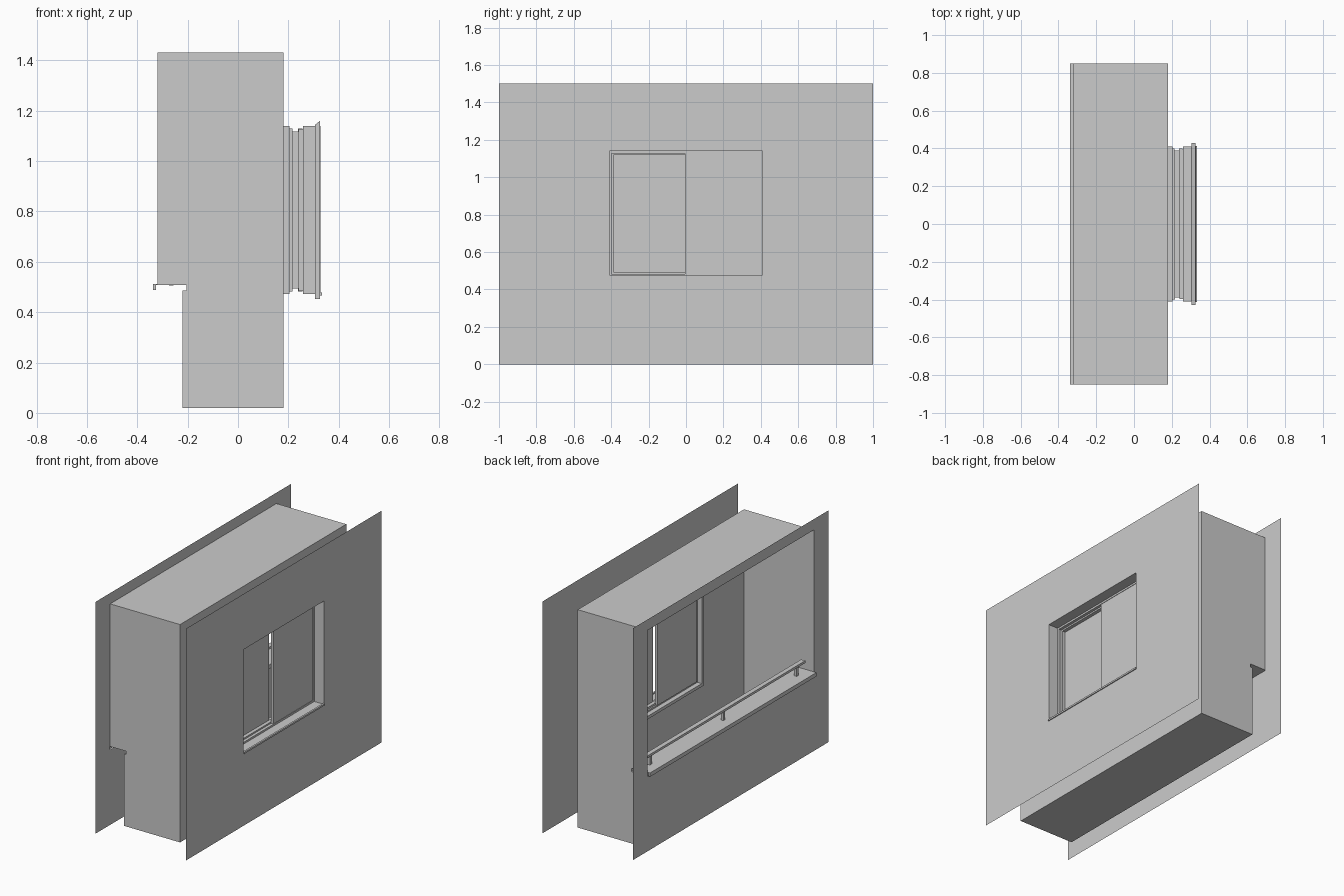
import bpy, bmesh

if "Cube" in bpy.data.objects:
    bpy.data.objects.remove(bpy.data.objects["Cube"], do_unlink=True)

# Single plaster grey
grey = bpy.data.materials.new("plain_grey")
grey.use_nodes = True
GREY = (0.6, 0.6, 0.6, 1.0)
grey.diffuse_color = GREY
grey.node_tree.nodes["Principled BSDF"].inputs["Base Color"].default_value = GREY


def finish(name, bm):
    bmesh.ops.recalc_face_normals(bm, faces=bm.faces)
    mesh = bpy.data.meshes.new(name)
    bm.to_mesh(mesh)
    bm.free()
    mesh.materials.append(grey)
    obj = bpy.data.objects.new(name, mesh)
    bpy.context.collection.objects.link(obj)
    return obj


def rect(bm, x, r):
    y0, y1, z0, z1 = r
    return [bm.verts.new((x, y, z)) for y, z in ((y0, z0), (y1, z0), (y1, z1), (y0, z1))]


def grow(r, d):
    return (r[0] - d, r[1] + d, r[2] - d, r[3] + d)


def loft(name, sections, closed=False):
    """Skin rectangles (x, rect) placed one after another."""
    bm = bmesh.new()
    loops = [rect(bm, x, r) for x, r in sections]
    pairs = list(zip(loops, loops[1:]))
    if closed:
        pairs.append((loops[-1], loops[0]))
    for a, b in pairs:
        for i in range(4):
            j = (i + 1) % 4
            bm.faces.new((a[i], a[j], b[j], b[i]))
    return finish(name, bm)


def box(name, x0, x1, y0, y1, z0, z1):
    bm = bmesh.new()
    r = (y0, y1, z0, z1)
    a, b = rect(bm, x0, r), rect(bm, x1, r)
    bm.faces.new(a)
    bm.faces.new(b)
    for i in range(4):
        j = (i + 1) % 4
        bm.faces.new((a[i], a[j], b[j], b[i]))
    return finish(name, bm)


HALF = 0.85
OPENING = (-0.41, 0.41, 0.472, 1.14)
WALL = (-1, 1, 0, 1.5)
OUT_X, IN_X, BACK_X = 0.328, -0.32, 0.18

# Two thin wall sheets with openings
loft("outer_wall", [(OUT_X, WALL), (OUT_X, OPENING)])
loft("inner_wall", [(IN_X, WALL), (IN_X, (-HALF, HALF, 0.487, 1.43))])

# Niche shell: profile swept along y, open toward the room
profile = [(IN_X, 1.43), (BACK_X, 1.43), (BACK_X, 0.02), (-0.22, 0.02),
           (-0.22, 0.485), (-0.2, 0.485), (-0.2, 0.51), (IN_X, 0.51)]
bm = bmesh.new()
ends = [[bm.verts.new((x, y, z)) for x, z in profile] for y in (-HALF, HALF)]
for end in ends:
    bm.faces.new(end)
for i in range(len(profile) - 1):
    if i in (1, 5):     # window wall is separate, sill riser is below the ledge
        continue
    if i == 6:
        continue
    bm.faces.new((ends[0][i], ends[0][i + 1], ends[1][i + 1], ends[1][i]))
finish("niche_shell", bm)
loft("window_wall", [(BACK_X, (-HALF, HALF, 0.02, 1.43)), (BACK_X, OPENING)])

# Inner sill: ledge with turned-down front and back lips
box("sill_ledge", -0.338, -0.2, -HALF, HALF, 0.507, 0.512)
box("sill_front_lip", -0.338, -0.325, -HALF, HALF, 0.487, 0.507)
box("sill_back_lip", -0.205, -0.2, -HALF, HALF, 0.485, 0.507)

# Guard rail on three posts
box("rail", -0.28, -0.25, -0.82, 0.82, 0.57, 0.585)
for k in (-1, 0, 1):
    y = 0.75 * k
    box("rail_post", -0.274, -0.256, y - 0.01, y + 0.01, 0.506, 0.57)

# Window lining with stepped sash tracks
steps = [(0.18, 0.02), (0.174, 0.02), (0.174, 0), (0.205, 0), (0.205, -0.01),
         (0.215, -0.01), (0.215, -0.022), (0.24, -0.022), (0.24, -0.012),
         (0.259, -0.012), (0.259, 0), (OUT_X, 0)]
loft("window_lining", [(x, grow(OPENING, d)) for x, d in steps])

# Outer collar behind the facade, chamfered along the top
collar = loft("window_collar", [(0.305, grow(OPENING, 0.02)), (0.326, grow(OPENING, 0.02)),
                                (0.326, OPENING), (0.305, OPENING)], closed=True)
for v in collar.data.vertices:
    if v.co.x < 0.31 and v.co.z > 1.15:
        v.co.z = 1.143
box("outer_sill_nosing", 0.322, 0.334, -0.412, 0.414, 0.467, 0.478)

# Sliding sashes, the inner one on the front half
box("inner_sash", 0.2, 0.217, -0.4, 0.005, 0.482, 1.13)
box("outer_sash", 0.238, 0.256, -0.005, 0.4, 0.482, 1.13)
